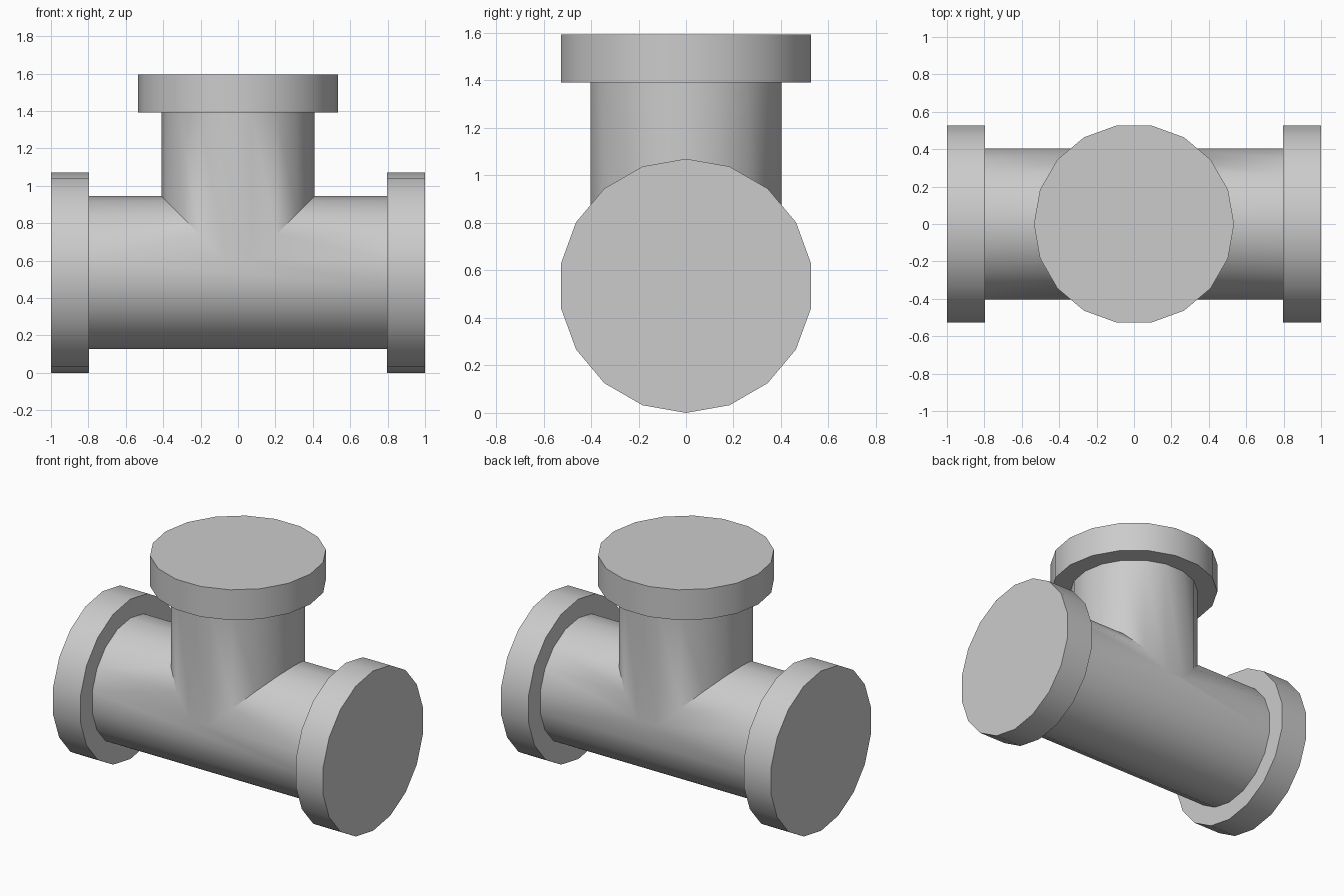
import bpy, bmesh, math
from mathutils import Matrix, Vector

if "Cube" in bpy.data.objects:
    bpy.data.objects.remove(bpy.data.objects["Cube"])

SIDES = 18
PIPE_R, FLANGE_R = 0.409, 0.535
AXIS_Z = 0.535                 # height of the run pipe's axis
RUN, RUN_END = 0.797, 1.0      # inner and outer faces of the side flanges
NECK, TOP = 1.391, 1.594       # lower and upper faces of the top flange


def finish(name, bm):
    bmesh.ops.remove_doubles(bm, verts=bm.verts, dist=1e-5)
    bmesh.ops.recalc_face_normals(bm, faces=bm.faces)
    mesh = bpy.data.meshes.new(name)
    bm.to_mesh(mesh)
    bm.free()
    obj = bpy.data.objects.new(name, mesh)
    bpy.context.collection.objects.link(obj)
    bpy.ops.object.select_all(action='DESELECT')
    obj.select_set(True)
    bpy.context.view_layer.objects.active = obj
    bpy.ops.object.shade_smooth_by_angle(angle=math.radians(30))
    return obj


def add_face(bm, points):
    bm.faces.new([bm.verts.new(p) for p in points])


def ring(radius, z):
    steps = [math.tau * i / SIDES for i in range(SIDES)]
    return [Vector((radius * math.cos(a), radius * math.sin(a), z)) for a in steps]


# Flange: solid outer disc with a rim and an annular shoulder around the pipe
def flange(name, matrix, thickness):
    bm = bmesh.new()
    inner, low, high = ring(PIPE_R, 0), ring(FLANGE_R, 0), ring(FLANGE_R, thickness)
    for i in range(SIDES):
        j = (i + 1) % SIDES
        add_face(bm, (inner[i], inner[j], low[j], low[i]))
        add_face(bm, (low[i], low[j], high[j], high[i]))
    add_face(bm, high)
    bm.transform(matrix)
    finish(name, bm)


# Tee body: run pipe and branch of equal radius, joined along 45 degree mitres
bm = bmesh.new()
circle = ring(PIPE_R, 0)
for i in range(SIDES):
    (h0, y0, _), (h1, y1, _) = circle[i], circle[(i + 1) % SIDES]
    # branch side, its foot resting on the mitre
    add_face(bm, ((h0, y0, NECK), (h1, y1, NECK),
                  (h1, y1, AXIS_Z + abs(h1)), (h0, y0, AXIS_Z + abs(h0))))
    z0, z1 = AXIS_Z + h0, AXIS_Z + h1
    if h0 > 0 and h1 > 0:
        # upper run strips stop at the mitre on both sides
        for s in (-1, 1):
            add_face(bm, ((s * RUN, y0, z0), (s * h0, y0, z0),
                          (s * h1, y1, z1), (s * RUN, y1, z1)))
    else:
        # lower run strips go straight through, meeting the branch where they touch it
        edge0 = [(x, y0, z0) for x in ((-RUN, -h0, h0, RUN) if h0 > 0 else (-RUN, RUN))]
        edge1 = [(x, y1, z1) for x in ((RUN, h1, -h1, -RUN) if h1 > 0 else (RUN, -RUN))]
        add_face(bm, edge0 + edge1)
finish("tee_body", bm)

# Three flanges
for name, sign in (("left_flange", -1), ("right_flange", 1)):
    place = (Matrix.Translation((sign * RUN, 0, AXIS_Z))
             @ Matrix.Rotation(sign * math.pi / 2, 4, 'Y'))
    flange(name, place, RUN_END - RUN)
flange("top_flange", Matrix.Translation((0, 0, NECK)), TOP - NECK)
